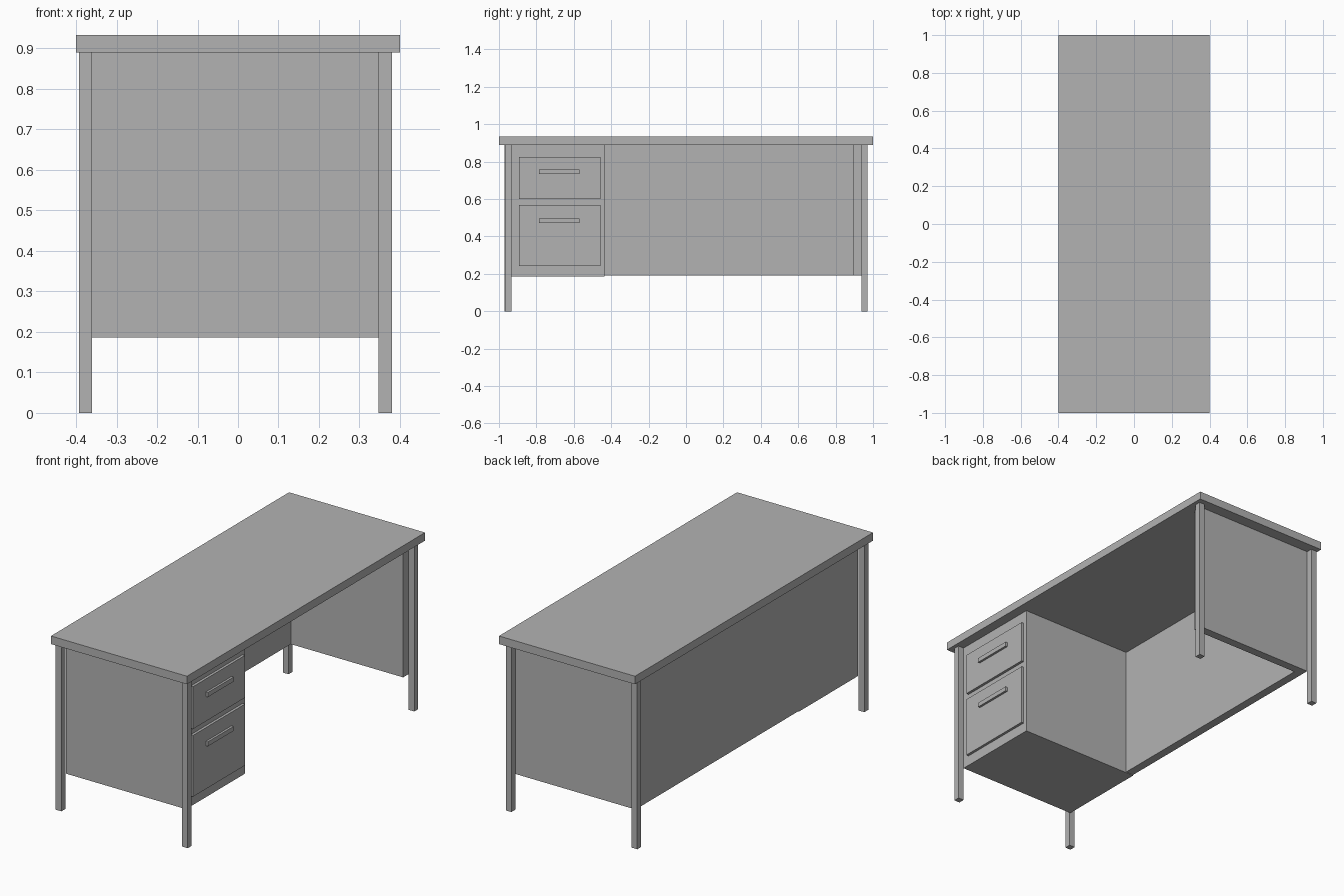
import bpy

# Remove the default cube
cube = bpy.data.objects.get("Cube")
if cube:
    bpy.data.objects.remove(cube, do_unlink=True)

# Single painted grey finish
grey = bpy.data.materials.new("plain_grey")
grey.use_nodes = True
color = (0.45, 0.45, 0.45, 1.0)
grey.diffuse_color = color
grey.node_tree.nodes["Principled BSDF"].inputs["Base Color"].default_value = color


def box(name, x, y, z):
    """Axis-aligned box from (min, max) ranges."""
    spans = (x, y, z)
    bpy.ops.mesh.primitive_cube_add(size=1, location=[(a + b) / 2 for a, b in spans])
    ob = bpy.context.object
    ob.name = name
    ob.scale = [b - a for a, b in spans]
    bpy.ops.object.transform_apply(location=False, rotation=False, scale=True)
    ob.data.materials.append(grey)
    return ob


TOP_Z = 0.933          # upper surface of the desk
UNDER = 0.89           # underside of the desk top
SKIRT = 0.19           # lower edge of the panels
BACK, FRONT = -0.36, 0.347
RIGHT, LEFT = -0.932, 0.938
BOARD = 0.046          # panel thickness
LEG = 0.033

# Desk top
box("desk_top", (-0.4, 0.4), (-1, 1), (UNDER, TOP_Z))

# Four square legs standing just outside the panel corners
for depth, x in (("back", BACK - LEG), ("front", FRONT)):
    shift = 0.005 if depth == "back" else 0
    for side, y in (("near", RIGHT - LEG - shift), ("far", LEFT)):
        box(f"{depth}_{side}_leg", (x, x + LEG), (y, y + LEG), (0, UNDER))

# Modesty panel and far end panel
box("back_panel", (BACK, BACK + BOARD), (RIGHT, LEFT), (SKIRT, UNDER))
box("end_panel", (BACK + BOARD, FRONT), (LEFT - BOARD, LEFT), (SKIRT, UNDER))

# Drawer cabinet
box("drawer_cabinet", (BACK, FRONT), (RIGHT, -0.436), (SKIRT - 0.004, UNDER))

# Drawer fronts with bar handles
face = FRONT + 0.014
for name, low, high, grip in (("upper", 0.601, 0.826, 0.745),
                              ("lower", 0.241, 0.567, 0.483)):
    box(f"{name}_drawer", (FRONT, face), (-0.893, -0.457), (low, high))
    box(f"{name}_handle", (face, face + 0.012), (-0.786, -0.57),
        (grip - 0.012, grip + 0.012))
